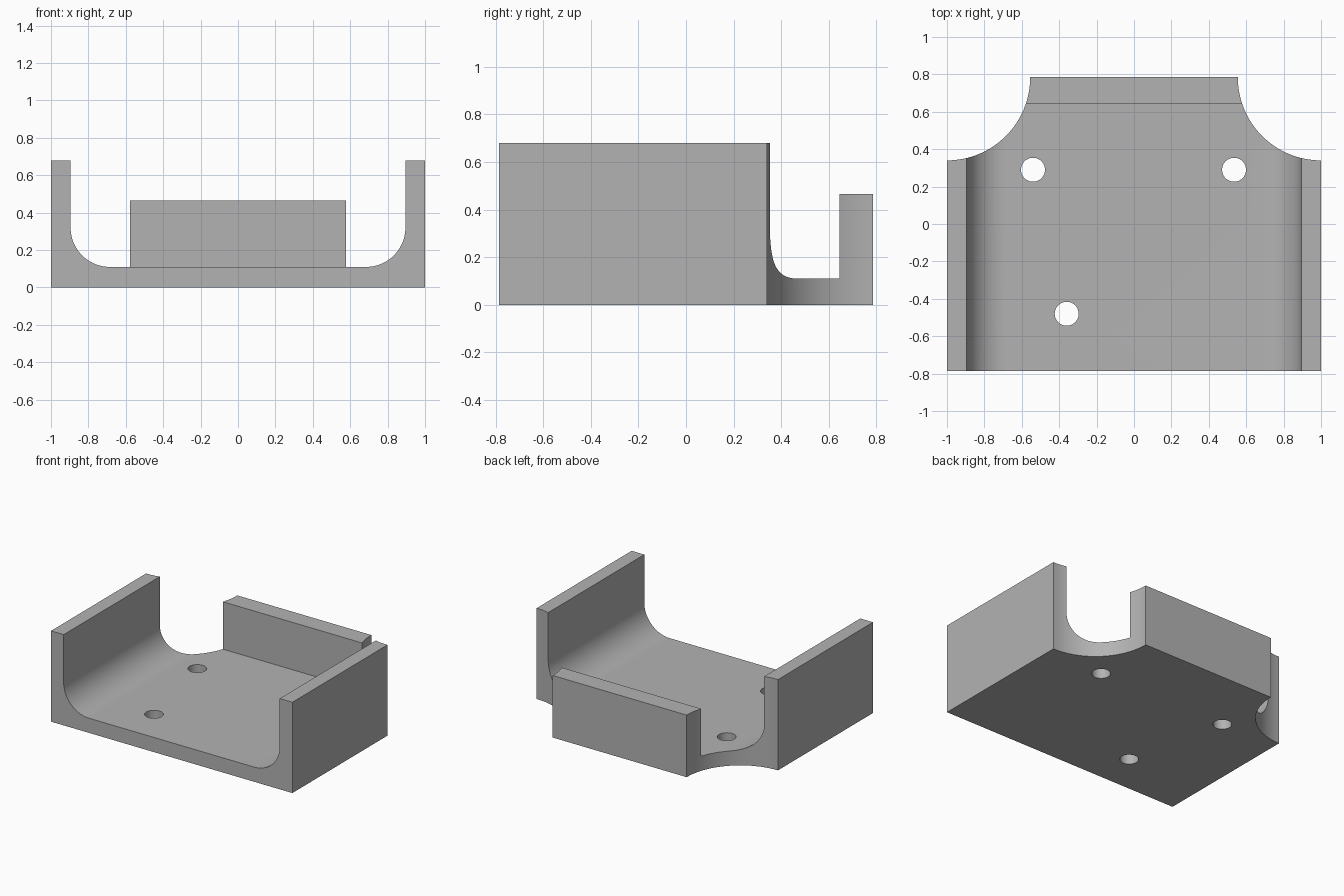
import bpy, bmesh, math

cube = bpy.data.objects.get("Cube")
if cube:
    bpy.data.objects.remove(cube, do_unlink=True)

HALF_Y, WALL_X, TOP, FLOOR, FILLET = 0.785, 0.895, 0.68, 0.11, 0.21

grey = bpy.data.materials.new("plain grey")
grey.use_nodes = True
grey.diffuse_color = (0.45, 0.45, 0.45, 1)
grey.node_tree.nodes["Principled BSDF"].inputs["Base Color"].default_value = grey.diffuse_color


def finish(name, bm):
    bmesh.ops.recalc_face_normals(bm, faces=bm.faces)
    mesh = bpy.data.meshes.new(name)
    bm.to_mesh(mesh)
    bm.free()
    mesh.materials.append(grey)
    obj = bpy.data.objects.new(name, mesh)
    bpy.context.collection.objects.link(obj)
    return obj


def extrude(name, points, offset):
    bm = bmesh.new()
    face = bm.faces.new([bm.verts.new(p) for p in points])
    result = bmesh.ops.extrude_face_region(bm, geom=[face], use_keep_orig=True)
    verts = [g for g in result["geom"] if isinstance(g, bmesh.types.BMVert)]
    bmesh.ops.translate(bm, verts=verts, vec=offset)
    return finish(name, bm)


def cylinder(name, x, y, radius, sides):
    ring = [(x + radius * math.cos(2 * math.pi * i / sides),
             y + radius * math.sin(2 * math.pi * i / sides), -0.2) for i in range(sides)]
    return extrude(name, ring, (0, 0, 1.2))


def combine(target, tool, operation):
    mod = target.modifiers.new(tool.name, 'BOOLEAN')
    mod.operation = operation
    mod.solver = 'EXACT'
    mod.object = tool
    tool.hide_render = True
    bpy.context.view_layer.objects.active = target
    bpy.ops.object.modifier_apply(modifier=mod.name)
    bpy.data.objects.remove(tool, do_unlink=True)


# U-shaped channel with filleted inner corners
half = [(1, 0), (1, TOP), (WALL_X, TOP)]
for i in range(25):
    a = math.pi / 2 * i / 24
    half.append((WALL_X - FILLET + FILLET * math.cos(a), FLOOR + FILLET - FILLET * math.sin(a)))
profile = half + [(-x, z) for x, z in reversed(half)]
bracket = extrude("channel_bracket", [(x, -HALF_Y, z) for x, z in profile], (0, 2 * HALF_Y, 0))

# Low wall across the back
wall = [(-0.65, 0.645), (0.65, 0.645), (0.65, HALF_Y), (-0.65, HALF_Y)]
combine(bracket, extrude("back_wall", [(x, y, 0.05) for x, y in wall], (0, 0, 0.415)), 'UNION')

# Scooped back corners
for side in (-1, 1):
    combine(bracket, cylinder("corner_cutter", side, HALF_Y, 0.445, 128), 'DIFFERENCE')

# Screw holes through the floor
for x, y in ((-0.54, 0.29), (0.535, 0.29), (-0.36, -0.48)):
    combine(bracket, cylinder("hole_cutter", x, y, 0.064, 48), 'DIFFERENCE')

# Smooth curves, sharp edges
bpy.ops.object.select_all(action='DESELECT')
bracket.select_set(True)
bpy.context.view_layer.objects.active = bracket
bpy.ops.object.shade_smooth_by_angle(angle=math.radians(30))
